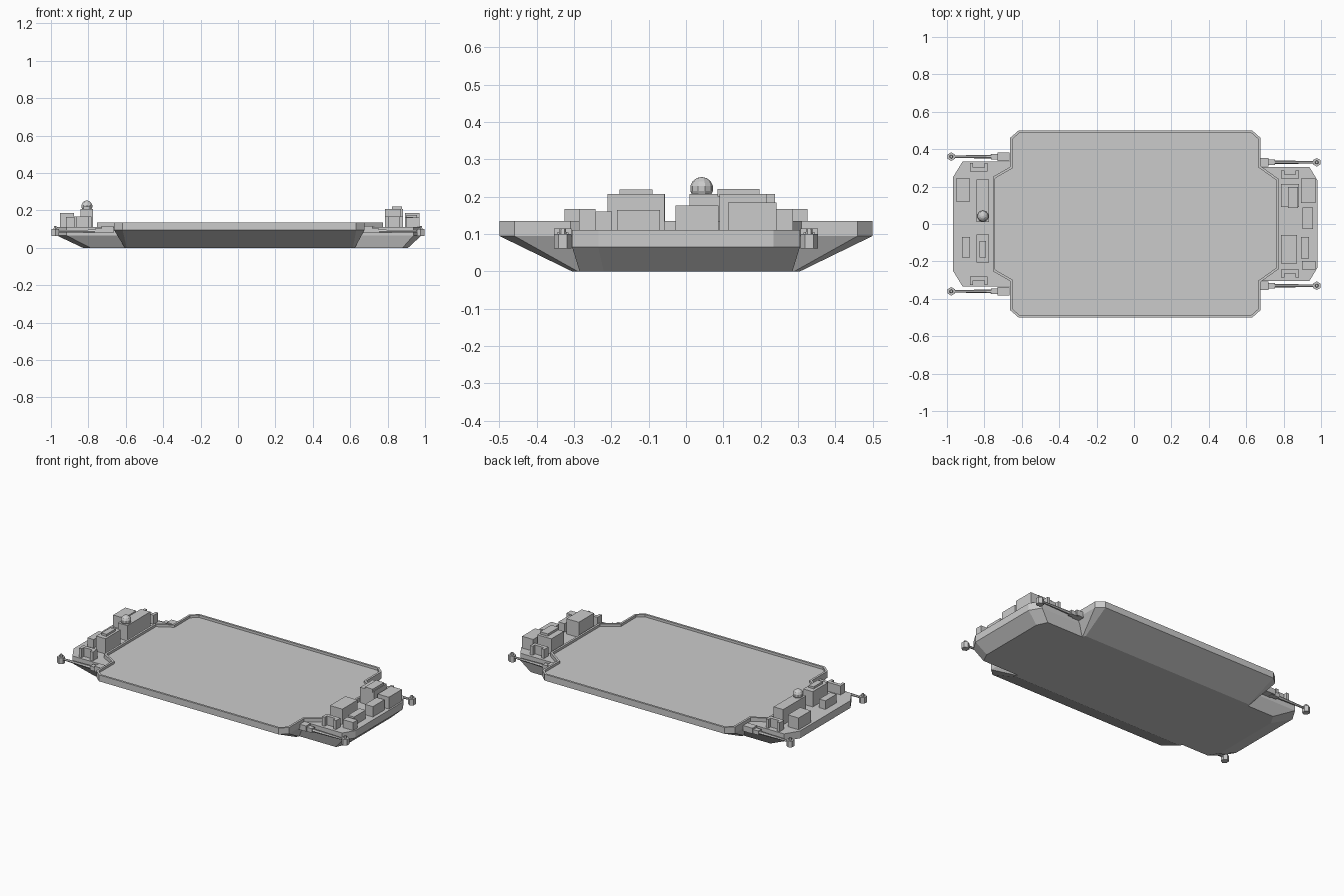
import bpy, bmesh, math
from mathutils import Matrix

if "Cube" in bpy.data.objects:
    bpy.data.objects.remove(bpy.data.objects["Cube"])


def finish(bm, name):
    bmesh.ops.recalc_face_normals(bm, faces=bm.faces[:])
    me = bpy.data.meshes.new(name)
    bm.to_mesh(me)
    bm.free()
    ob = bpy.data.objects.new(name, me)
    bpy.context.collection.objects.link(ob)
    return ob


def loft(bm, rings, top=True, bottom=True):
    """Skin rings of (outline, z); returns the top cap."""
    loops = [[bm.verts.new((x, y, z)) for x, y in pts] for pts, z in rings]
    n = len(loops[0])
    for a, b in zip(loops, loops[1:]):
        for i in range(n):
            j = (i + 1) % n
            bm.faces.new((a[i], a[j], b[j], b[i]))
    if bottom:
        bm.faces.new(loops[0][::-1])
    return bm.faces.new(loops[-1]) if top else None


def mirrored(half):
    """Close a +y half outline with its -y reflection."""
    return half + [(x, -y) for x, y in reversed(half)]


def box(name, x0, x1, y0, y1, z0, z1):
    bm = bmesh.new()
    loft(bm, [([(x0, y0), (x1, y0), (x1, y1), (x0, y1)], z) for z in (z0, z1)])
    return finish(bm, name)


# Central well: raised rim around a slightly sunken floor
rim = mirrored([(-.755, .252), (-.663, .305), (-.663, .46), (-.617, .5),
                (.632, .5), (.677, .46), (.677, .31), (.775, .24)])
bm = bmesh.new()
cap = loft(bm, [(rim, .095), (rim, .135)])
bmesh.ops.recalc_face_normals(bm, faces=bm.faces[:])
bmesh.ops.inset_region(bm, faces=[cap], thickness=.013, use_even_offset=True)
floor = bmesh.ops.extrude_discrete_faces(bm, faces=[cap])["faces"][0]
bmesh.ops.translate(bm, verts=floor.verts[:], vec=(0, 0, -.015))
finish(bm, "rimmed_platform")

# Sloping hull under the wide middle
bm = bmesh.new()
loft(bm, [(mirrored([(-.605, .29), (-.595, .305), (.615, .305), (.625, .29)]), 0),
          (mirrored([(-.663, .46), (-.617, .5), (.632, .5), (.677, .46)]), .095)],
     top=False)
finish(bm, "middle_hull")

# End decks with chamfered corners
ends = {
    "left": ([(-.6, .335), (-.916, .335), (-.968, .25)],
             [(-.6, .29), (-.79, .29), (-.83, .225)]),
    "right": ([(.6, .305), (.938, .305), (.98, .235)],
              [(.6, .285), (.88, .285), (.91, .22)]),
}
for side, (deck, keel) in ends.items():
    bm = bmesh.new()
    loft(bm, [(mirrored(keel), 0), (mirrored(deck), .065), (mirrored(deck), .111)])
    finish(bm, side + "_end_deck")

# Deckhouses and equipment boxes
D = .11
for name, x0, x1, y0, y1, z1 in (
    ("left_locker_back", -.952, -.877, .12, .242, .185),
    ("left_cabin_back", -.842, -.776, .01, .238, .207),
    ("left_locker_front", -.92, -.877, -.18, -.07, .165),
    ("left_cabin_front", -.842, -.776, -.206, -.056, .207),
    ("right_cabin_back", .786, .882, .09, .215, .207),
    ("right_cabin_front", .786, .872, -.21, -.058, .207),
    ("right_locker_back", .893, .97, .112, .242, .185),
    ("right_locker_middle", .902, .957, -.028, .087, .176),
    ("right_locker_front", .893, .936, -.185, -.07, .165),
    ("right_locker_corner", .898, .97, -.242, -.198, .161),
):
    box(name, x0, x1, y0, y1, D, z1)
box("left_cabin_roof", -.825, -.79, -.178, -.09, .2, .22)
box("right_cabin_roof", .823, .877, .085, .197, .2, .221)

# U-shaped fairlead blocks at the deck edges, open outwards
for side, x0, x1, yo, yi in (("left", -.878, -.782, .325, .28),
                             ("right", .786, .882, .287, .243)):
    for row, s in (("back", 1), ("front", -1)):
        ym = (yo + yi) / 2
        bm = bmesh.new()
        pts = [(x0, yi), (x1, yi), (x1, yo), (x1 - .018, yo), (x1 - .018, ym),
               (x0 + .018, ym), (x0 + .018, yo), (x0, yo)]
        loft(bm, [([(x, y * s) for x, y in pts], z) for z in (D, .167)])
        finish(bm, f"{side}_fairlead_{row}")

# Radar dome
bm = bmesh.new()
bmesh.ops.create_uvsphere(bm, u_segments=10, v_segments=7, radius=.031,
                          matrix=Matrix.Translation((-.808, .042, .222)))
finish(bm, "radar_dome")

# Outrigger arms with a bracket at the root and a faceted pod at the tip
for side, d, root, tip, ay in (("left", -1, .69, .975, .36),
                               ("right", 1, .68, .975, .33)):
    for row, s in (("back", 1), ("front", -1)):
        y = ay * s
        name = f"{side}_{row}_arm"
        xs = sorted((d * (root - .025), d * (root + .04)))
        box(name + "_bracket", *xs, y - .023, y + .023, .08, .115)
        xs = sorted((d * (root + .02), d * (root + .075)))
        box(name + "_hinge", *xs, y - .015, y + .015, .078, .104)
        bm = bmesh.new()
        length = tip - root - .04
        bmesh.ops.create_cone(
            bm, cap_ends=True, segments=6, radius1=.011, radius2=.006, depth=length,
            matrix=Matrix.Translation((d * (root + .04 + length / 2), y, .088))
            @ Matrix.Rotation(d * math.pi / 2, 4, 'Y'))
        finish(bm, name)
        bm = bmesh.new()
        for r1, r2, z0, z1 in ((.023, .023, .062, .1), (.01, .008, .1, .115)):
            bmesh.ops.create_cone(
                bm, cap_ends=True, segments=6, radius1=r1, radius2=r2, depth=z1 - z0,
                matrix=Matrix.Translation((d * (tip + .002), y, (z0 + z1) / 2)))
        finish(bm, name + "_pod")
